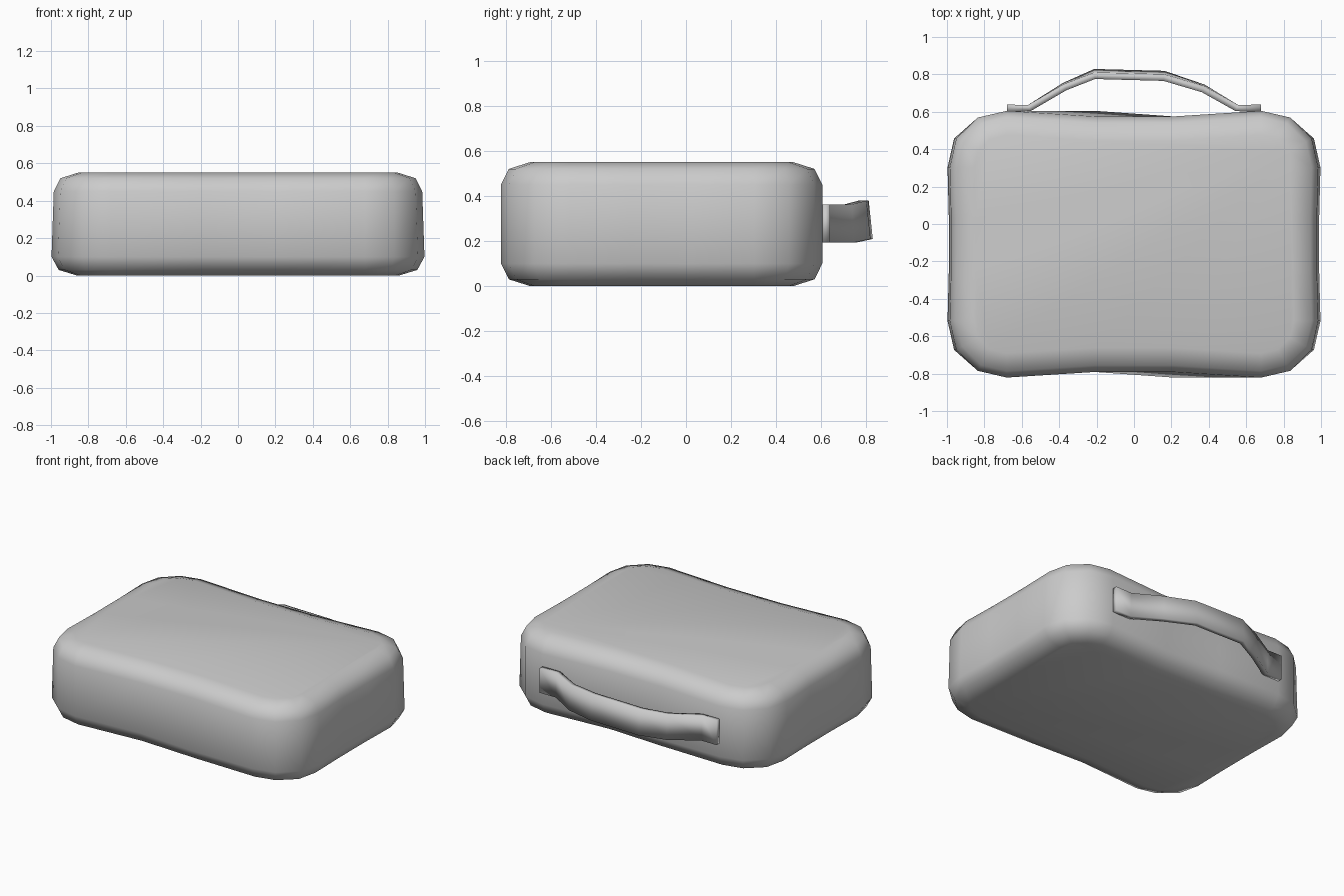
import bpy
import bmesh
from mathutils import Vector

cube = bpy.data.objects.get("Cube")
if cube:
    bpy.data.objects.remove(cube, do_unlink=True)

grey = bpy.data.materials.new("light_grey")
grey.use_nodes = True
colour = (0.6, 0.6, 0.6, 1)
grey.diffuse_color = colour
grey.node_tree.nodes["Principled BSDF"].inputs["Base Color"].default_value = colour

CENTRE_Y = -0.108
CORNER = Vector((0.68, 0.41))       # centre of each rounded corner
RADIUS = 0.305


def loft(name, rings):
    """Skin a list of closed rings and cap both ends."""
    bm = bmesh.new()
    loops = [[bm.verts.new(p) for p in ring] for ring in rings]
    n = len(loops[0])
    for a, b in zip(loops, loops[1:]):
        for i in range(n):
            j = (i + 1) % n
            bm.faces.new((a[i], a[j], b[j], b[i]))
    bm.faces.new(loops[0])
    bm.faces.new(loops[-1])
    bmesh.ops.recalc_face_normals(bm, faces=bm.faces)
    mesh = bpy.data.meshes.new(name)
    bm.to_mesh(mesh)
    bm.free()
    mesh.materials.append(grey)
    mesh.shade_smooth()
    obj = bpy.data.objects.new(name, mesh)
    bpy.context.collection.objects.link(obj)
    return obj


def outline(inset, z, flare, bulge):
    """Rounded rectangle with pinched sides, counter-clockwise."""
    scale = (RADIUS - inset) / RADIUS
    # quarter: side waist, rounded corner, then front/back waist
    arc = [(0.305 + flare, 0), (0.27 + flare, 0.155), (0.155, 0.267), (0, 0.303)]
    quarter = [(0.978 + flare - inset, 0.14)]
    quarter += [(CORNER.x + x * scale, CORNER.y + y * scale) for x, y in arc]
    quarter.append((0.21, 0.683 - inset))
    points = []
    for sx, sy in ((1, 1), (-1, 1), (-1, -1), (1, -1)):
        part = [(sx * x, sy * y) for x, y in quarter]
        if sx * sy < 0:
            # the lower edge bulges on one diagonal
            x, y = part[-1]
            part[-1] = (x, y + sy * bulge)
            part.reverse()
        points += part
    return [(x, y + CENTRE_Y, z) for x, y in points]


# Padded case body: inset, height, flare and bulge of each ring
body_rings = [(0.13, 0.0, 0.01, 0.01), (0.035, 0.03, 0.01, 0.02),
              (0, 0.1, 0.012, 0.03), (0, 0.45, 0, 0),
              (0.035, 0.52, 0, 0), (0.13, 0.55, 0, 0)]
loft("case_body", [outline(*ring) for ring in body_rings])

# Carry strap on the back: x, y, rise and tilt along its path
path = [(-0.68, 0.62, 0, 0), (-0.56, 0.62, 0, 0), (-0.37, 0.735, 0, 0.004),
        (-0.21, 0.802, 0.016, 0.009), (0.16, 0.792, 0.016, 0.009),
        (0.37, 0.725, 0, 0.004), (0.55, 0.62, 0, 0), (0.68, 0.62, 0, 0)]
HALF_WIDTH, HALF_THICK = 0.085, 0.018
strap = []
for i, (x, y, rise, tilt) in enumerate(path):
    before, after = path[max(i - 1, 0)], path[min(i + 1, len(path) - 1)]
    tangent = Vector((after[0] - before[0], after[1] - before[1])).normalized()
    out = Vector((-tangent.y, tangent.x)) * HALF_THICK
    ring = []
    for side, up in ((-1, -1), (1, -1), (1, 1), (-1, 1)):
        ring.append((x + side * out.x, y + side * out.y - up * tilt,
                     0.278 + rise + up * HALF_WIDTH))
    strap.append(ring)
loft("carry_strap", strap)
